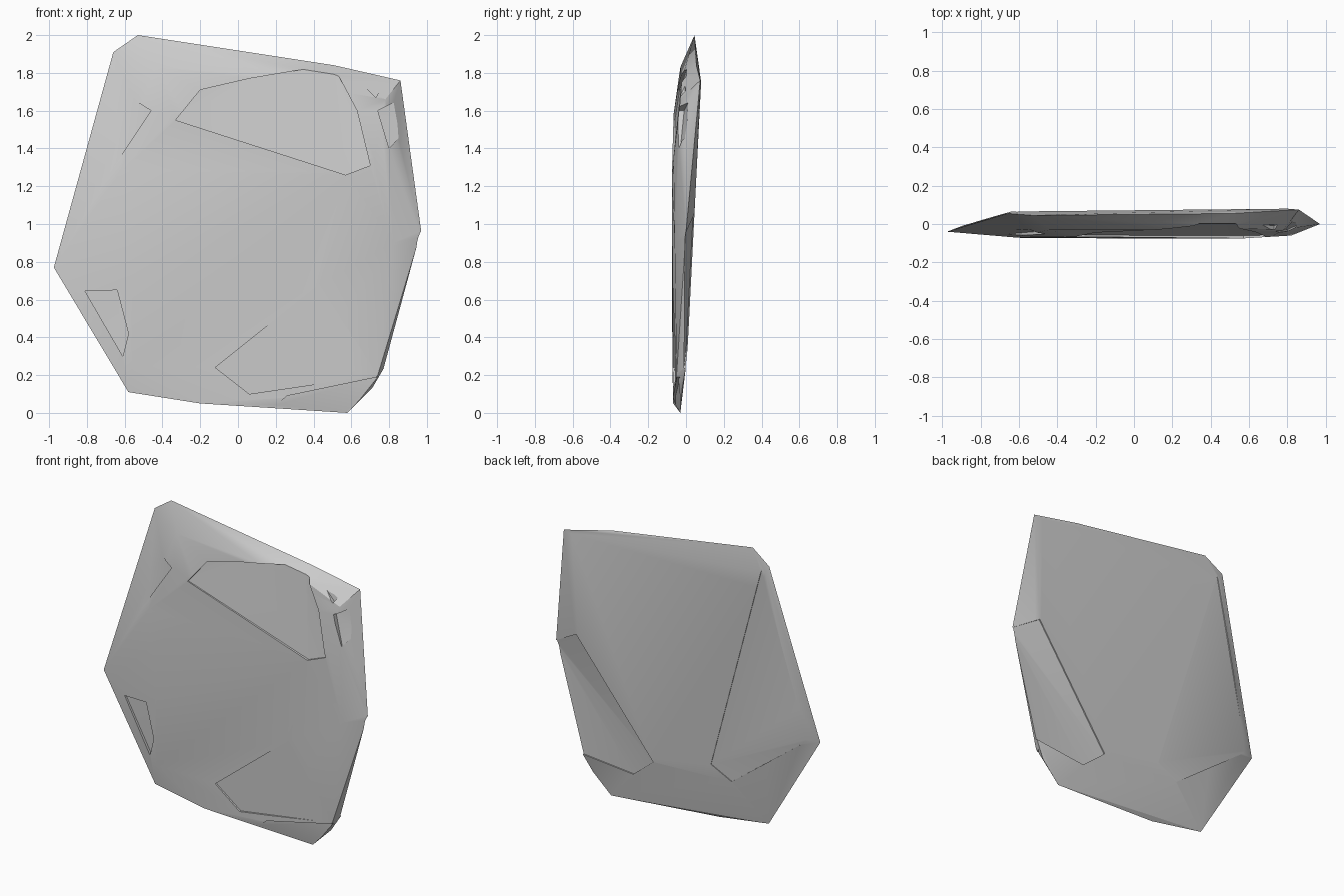
import bpy, bmesh, math
from mathutils import Vector

if "Cube" in bpy.data.objects:
    bpy.data.objects.remove(bpy.data.objects["Cube"])


def hull(name, pts):
    """Convex solid around a small set of (x, y, z) points."""
    bm = bmesh.new()
    for p in pts:
        bm.verts.new(Vector(p))
    res = bmesh.ops.convex_hull(bm, input=bm.verts)
    junk = {g for g in res["geom_interior"] + res["geom_unused"]
            if isinstance(g, bmesh.types.BMVert)}
    bmesh.ops.delete(bm, geom=list(junk), context='VERTS')
    bmesh.ops.recalc_face_normals(bm, faces=bm.faces)
    me = bpy.data.meshes.new(name)
    bm.to_mesh(me)
    bm.free()
    ob = bpy.data.objects.new(name, me)
    bpy.context.collection.objects.link(ob)
    return ob


def chip(target, side, floor):
    """Knock a flake off one side; floor holds (x, y, z) of the fracture."""
    cutter = hull("chip_cutter", floor + [(x, side * 0.3, z) for x, y, z in floor])
    cutter.hide_render = True
    mod = target.modifiers.new("chip", 'BOOLEAN')
    mod.operation = 'DIFFERENCE'
    mod.solver = 'EXACT'
    mod.object = cutter
    bpy.context.view_layer.objects.active = target
    bpy.ops.object.modifier_apply(modifier=mod.name)
    bpy.data.objects.remove(cutter, do_unlink=True)


# Thin outer rim, then the broad front and back faces
rim = [(-.975, -.04, .77), (-.66, .055, 1.91), (-.53, .045, 2), (.51, .055, 1.84),
       (.86, .075, 1.76), (.97, 0, .96), (.78, 0, .25), (.71, -.02, .13),
       (.58, -.03, 0), (-.2, -.068, .05), (-.58, -.055, .11)]
front = [(-.44, -.03, 1.83), (-.33, -.066, 1.58), (-.62, -.07, 1.28), (-.56, -.074, .7),
         (-.56, -.072, .25), (.25, -.068, .08), (.74, -.05, .2), (.82, -.06, .9),
         (.57, -.075, 1.26), (.72, -.066, 1.35), (.1, -.03, 1.78),
         (.5, -.022, 1.77), (.78, -.03, 1.66)]
back = [(-.64, .065, 1.86), (.8, .08, 1.75), (-.87, 0, .78), (-.6, .004, .56),
        (-.33, 0, .35), (.28, .008, .33), (.79, .045, 1.06)]
slab = hull("stone_slab", rim + front + back)

# Flakes missing from the front
front_chips = [
    [(-.33, -.058, 1.55), (.57, -.06, 1.26), (.7, -.058, 1.31), (.63, -.025, 1.6),
     (.5, .01, 1.845), (.06, -.01, 1.77), (-.2, -.034, 1.71)],
    [(-.82, -.03, 1.34), (-.62, -.02, 1.7), (-.46, -.035, 1.6), (-.66, -.052, 1.3)],
    [(-.81, -.04, .645), (-.64, -.05, .65), (-.58, -.06, .42), (-.61, -.05, .3)],
    [(.43, -.066, .68), (-.12, -.06, .24), (.06, -.056, .1), (.74, -.054, .2)],
    [(.6, 0, 1.8), (.73, -.008, 1.67), (.77, 0, 1.74), (.7, .01, 1.8)],
    [(.74, -.01, 1.6), (.8, -.03, 1.4), (.89, .012, 1.5), (.86, .02, 1.66)],
    [(.19, -.055, .03), (.26, -.055, .09), (.74, -.03, .19), (.58, -.03, -.01)],
]
for floor in front_chips:
    chip(slab, -1, floor)

# Flakes missing from the back
back_chips = [
    [(.79, .038, 1.06), (.24, 0, .33), (.4, -.015, .2), (.79, -.01, .24), (.98, -.005, .95)],
    [(-.61, .062, 1.88), (-.19, .002, .43), (-.34, -.006, .35), (-.6, -.002, .56),
     (-.9, -.008, .77)],
]
for floor in back_chips:
    chip(slab, 1, floor)

# Smooth worn facets with crisp fracture edges
bpy.ops.object.select_all(action='DESELECT')
slab.select_set(True)
bpy.context.view_layer.objects.active = slab
bpy.ops.object.shade_smooth_by_angle(angle=math.radians(30))
